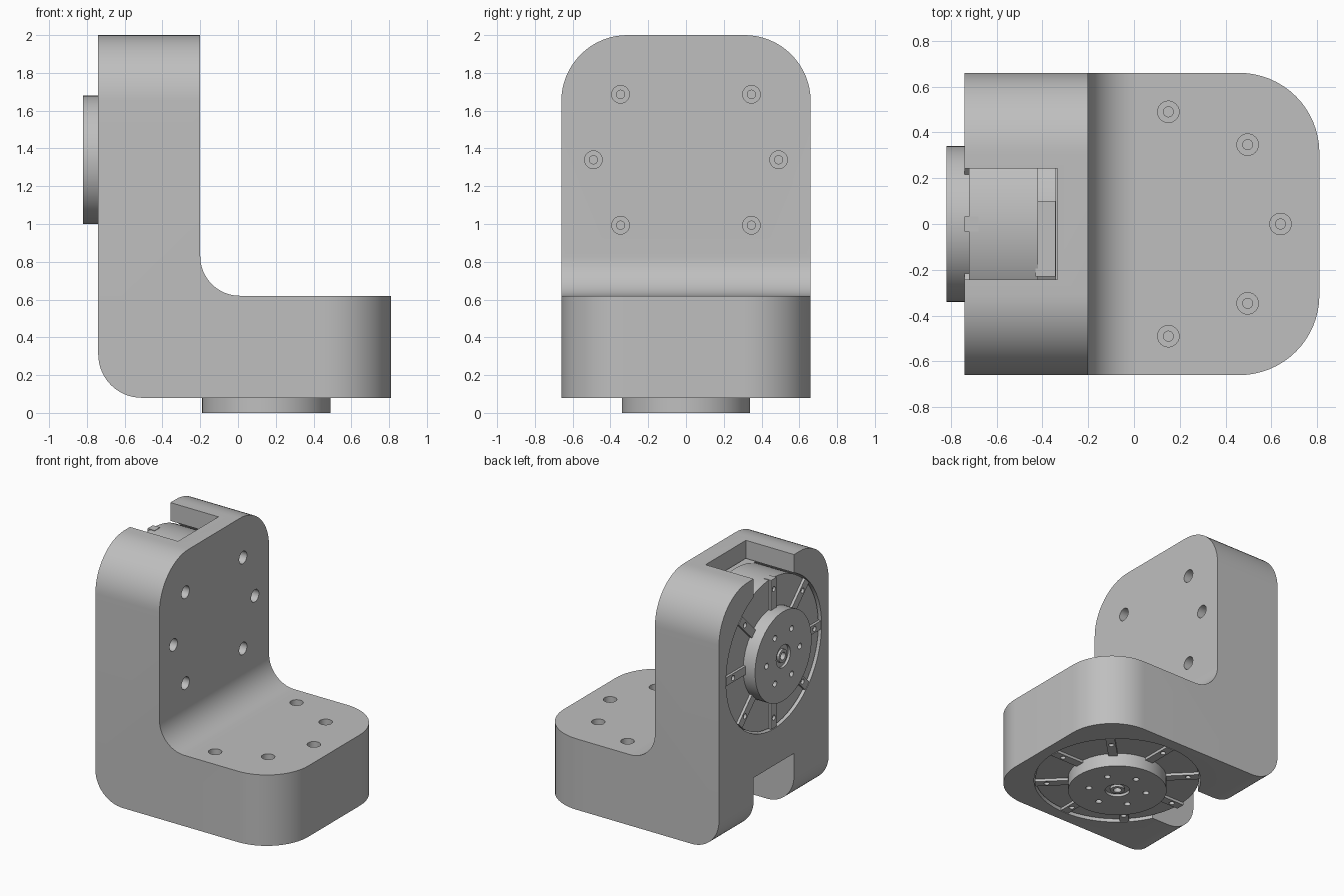
import bpy, bmesh, math
from mathutils import Matrix, Vector

if "Cube" in bpy.data.objects:
    bpy.data.objects.remove(bpy.data.objects["Cube"], do_unlink=True)

GREY = (0.52, 0.52, 0.52, 1)
mat = bpy.data.materials.new("plain_grey")
mat.use_nodes = True
mat.diffuse_color = GREY
mat.node_tree.nodes["Principled BSDF"].inputs["Base Color"].default_value = GREY

# Motor frames: local Z points out of the bracket, local X along the cable slot
def frame(x_axis, z_axis, origin):
    x, z = Vector(x_axis), Vector(z_axis)
    m = Matrix((x, z.cross(x), z)).transposed().to_4x4()
    m.translation = origin
    return m

UPPER = frame((0, 0, 1), (-1, 0, 0), (-0.74, 0, 1.34))
LOWER = frame((-1, 0, 0), (0, 0, -1), (0.15, 0, 0.08))


def add_box(bm, x, y, z, m=Matrix()):
    size = Matrix.Diagonal((x[1] - x[0], y[1] - y[0], z[1] - z[0], 1))
    mid = Matrix.Translation((sum(x) / 2, sum(y) / 2, sum(z) / 2))
    bmesh.ops.create_cube(bm, size=1, matrix=m @ mid @ size)


def add_lathe(bm, profile, m=Matrix(), steps=64):
    """Revolve (radius, height) points round local Z."""
    verts = [bm.verts.new((r, 0, z)) for r, z in profile]
    edges = [bm.edges.new(pair) for pair in zip(verts, verts[1:])]
    out = bmesh.ops.spin(bm, geom=verts + edges, cent=(0, 0, 0), axis=(0, 0, 1),
                         angle=math.tau, steps=steps, use_merge=False)
    new = {v for f in bm.faces for v in f.verts if f.is_valid and not f.tag} | set(verts)
    bmesh.ops.transform(bm, matrix=m, verts=list(new))
    bmesh.ops.remove_doubles(bm, verts=list(new), dist=0.0002)
    for f in bm.faces:
        f.tag = True


def add_rod(bm, r, low, high, m=Matrix(), steps=24):
    add_lathe(bm, [(0, low), (r, low), (r, high), (0, high)], m, steps)


def polar(angle, radius):
    return Matrix.Rotation(math.radians(angle), 4, "Z") @ Matrix.Translation((radius, 0, 0))


def finish(bm, name, m=Matrix()):
    bmesh.ops.recalc_face_normals(bm, faces=bm.faces)
    me = bpy.data.meshes.new(name)
    bm.to_mesh(me)
    bm.free()
    me.materials.append(mat)
    ob = bpy.data.objects.new(name, me)
    ob.matrix_world = m
    bpy.context.collection.objects.link(ob)
    return ob


def activate(ob):
    bpy.ops.object.select_all(action="DESELECT")
    ob.select_set(True)
    bpy.context.view_layer.objects.active = ob


def cut(ob, bm, m=Matrix()):
    tool = finish(bm, "cutter", m)
    mod = ob.modifiers.new("cut", "BOOLEAN")
    mod.operation, mod.solver, mod.object = "DIFFERENCE", "EXACT", tool
    activate(ob)
    bpy.ops.object.modifier_apply(modifier=mod.name)
    bpy.data.objects.remove(tool, do_unlink=True)


def smooth(ob):
    activate(ob)
    bpy.ops.object.shade_smooth_by_angle(angle=math.radians(30))


# Bracket: L-shaped prism with rounded corners
bm = bmesh.new()
outline = [(-0.74, 0.08), (0.81, 0.08), (0.81, 0.62), (-0.2, 0.62), (-0.2, 2), (-0.74, 2)]
face = bm.faces.new([bm.verts.new((x, -0.66, z)) for x, z in outline])
ext = bmesh.ops.extrude_face_region(bm, geom=[face])
bmesh.ops.translate(bm, vec=(0, 1.32, 0),
                    verts=[v for v in ext["geom"] if isinstance(v, bmesh.types.BMVert)])


def round_edges(test, radius):
    edges = [e for e in bm.edges if all(test(v.co) for v in e.verts)]
    bmesh.ops.bevel(bm, geom=edges, offset=radius, offset_type="OFFSET",
                    segments=16, profile=0.5, affect="EDGES")


near = lambda a, b: abs(a - b) < 0.001
round_edges(lambda c: near(c.x, -0.2) and near(c.z, 0.62), 0.21)
round_edges(lambda c: near(c.x, -0.74) and near(c.z, 0.08), 0.23)
for side in (-0.66, 0.66):
    round_edges(lambda c: near(c.y, side) and near(c.z, 2), 0.35)
    round_edges(lambda c: near(c.y, side) and near(c.x, 0.81), 0.35)
bracket = finish(bm, "bracket")

# Motor pockets, cable slots and counterbored screw holes
for m, angles in ((UPPER, (45, 90, 135, 225, 270, 315)), (LOWER, (90, 135, 180, 225, 270))):
    bm = bmesh.new()
    add_rod(bm, 0.575, -0.4, 0.1, steps=96)
    cut(bracket, bm, m)
    bm = bmesh.new()
    add_box(bm, (0.1, 1.2), (-0.243, 0.243), (-0.405, 0.12))
    cut(bracket, bm, m)
    bm = bmesh.new()
    hole = [(0, -0.6), (0.047, -0.6), (0.047, -0.46), (0.022, -0.46), (0.022, -0.39), (0, -0.39)]
    for a in angles:
        add_lathe(bm, hole, polar(a, 0.49), 24)
    cut(bracket, bm, m)
smooth(bracket)


def build_motor(prefix, m):
    # Housing with a narrower rear step
    bm = bmesh.new()
    add_lathe(bm, [(0, -0.4), (0.46, -0.4), (0.46, -0.32), (0.565, -0.32),
                   (0.565, -0.02), (0, -0.02)], steps=96)
    smooth(finish(bm, prefix + "_motor_housing", m))

    # Raised mounting tabs with screw holes
    bm = bmesh.new()
    for i in range(8):
        add_box(bm, (0.33, 0.568), (-0.032, 0.032), (-0.06, 0), polar(45 * i, 0))
    tabs = finish(bm, prefix + "_mounting_tabs", m)
    bm = bmesh.new()
    for i in range(8):
        add_rod(bm, 0.019, -0.05, 0.05, polar(45 * i, 0.49), 16)
    cut(tabs, bm, m)
    smooth(tabs)

    # Output flange with centre boss and a ring of bolt holes
    bm = bmesh.new()
    add_lathe(bm, [(0, -0.03), (0.34, -0.03), (0.34, 0.08), (0.085, 0.08), (0.085, 0.06),
                   (0.05, 0.06), (0.05, 0.078), (0.028, 0.078), (0.028, 0.04), (0, 0.04)])
    flange = finish(bm, prefix + "_output_flange", m)
    bm = bmesh.new()
    for i in range(6):
        add_rod(bm, 0.022, 0.03, 0.1, polar(90 + 60 * i, 0.2), 16)
    cut(flange, bm, m)
    smooth(flange)

    # Cable connector behind the housing
    bm = bmesh.new()
    add_box(bm, (0.3, 0.53), (-0.23, 0.1), (-0.397, -0.31))
    finish(bm, prefix + "_connector", m)


build_motor("upper", UPPER)
build_motor("lower", LOWER)
